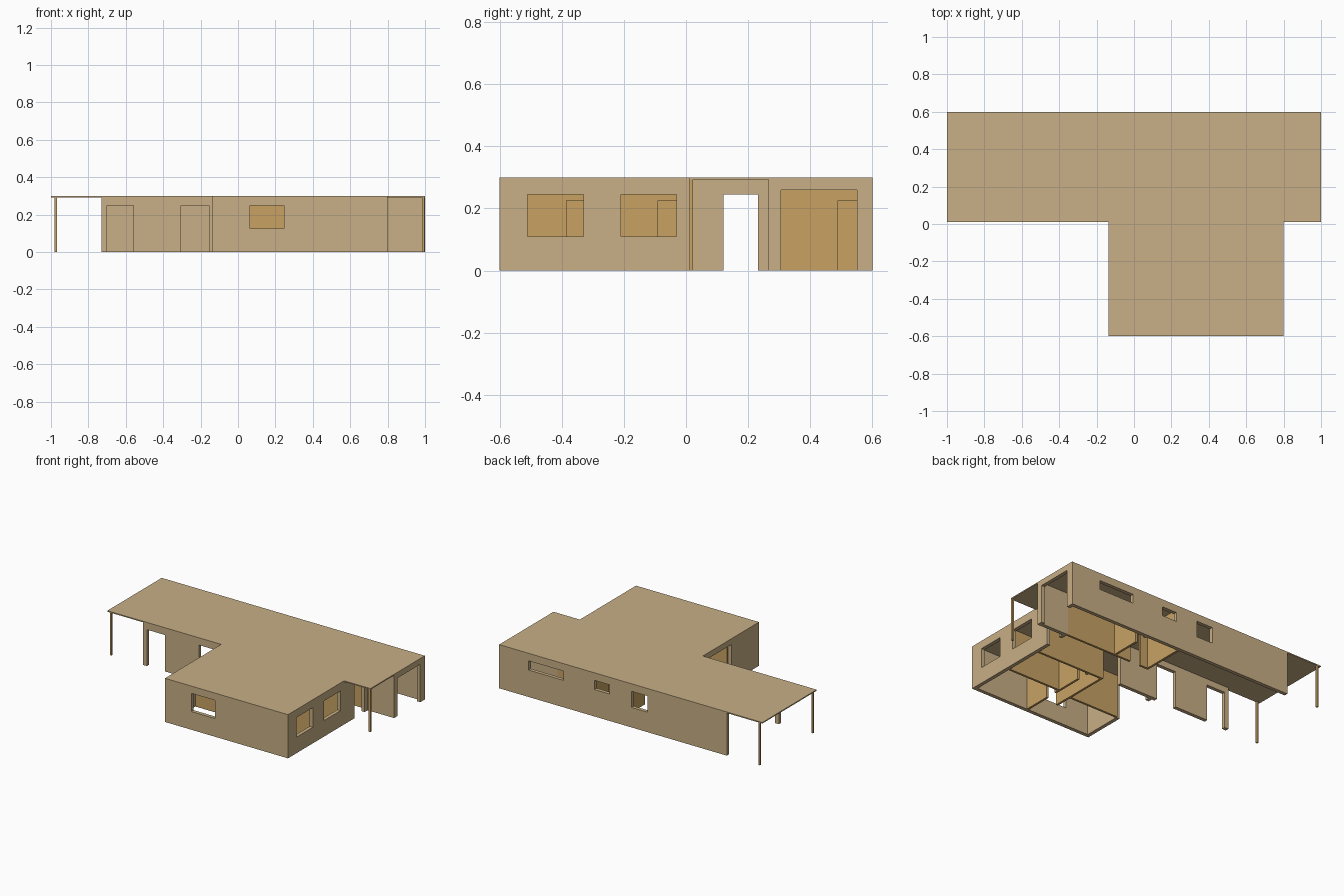
import bpy, bmesh
from mathutils import Vector

if "Cube" in bpy.data.objects:
    bpy.data.objects.remove(bpy.data.objects["Cube"])


def material(name, rgb):
    m = bpy.data.materials.new(name)
    m.diffuse_color = (*rgb, 1)
    m.use_nodes = True
    m.node_tree.nodes["Principled BSDF"].inputs["Base Color"].default_value = m.diffuse_color
    return m


TAN = material("tan_plaster", (0.578, 0.429, 0.238))
OCHRE = material("ochre_wood", (0.578, 0.361, 0.127))
TOP = 0.2925          # underside of roof


def finish(name, bm, mat):
    bmesh.ops.recalc_face_normals(bm, faces=bm.faces)
    me = bpy.data.meshes.new(name)
    bm.to_mesh(me)
    bm.free()
    me.materials.append(mat)
    ob = bpy.data.objects.new(name, me)
    bpy.context.collection.objects.link(ob)
    return ob


def extrude(bm, faces, vec):
    ext = bmesh.ops.extrude_face_region(bm, geom=faces, use_keep_orig=True)
    vs = [g for g in ext["geom"] if isinstance(g, bmesh.types.BMVert)]
    bmesh.ops.translate(bm, verts=vs, vec=vec)
    bmesh.ops.dissolve_limit(bm, angle_limit=0.01, verts=bm.verts, edges=bm.edges)


def wall(name, axis, face, thick, a, b, mat, holes=()):
    """Wall running along an axis; holes are (start, end, bottom, top)."""
    us = sorted({a, b, *(h[0] for h in holes), *(h[1] for h in holes)})
    zs = sorted({0, TOP, *(h[2] for h in holes), *(h[3] for h in holes)})
    bm = bmesh.new()
    for u0, u1 in zip(us, us[1:]):
        for z0, z1 in zip(zs, zs[1:]):
            u, z = (u0 + u1) / 2, (z0 + z1) / 2
            if any(h[0] < u < h[1] and h[2] < z < h[3] for h in holes):
                continue
            corners = ((u0, z0), (u1, z0), (u1, z1), (u0, z1))
            bm.faces.new([bm.verts.new((p, face, q) if axis == "x" else (face, p, q))
                          for p, q in corners])
    bmesh.ops.remove_doubles(bm, verts=bm.verts, dist=1e-5)
    extrude(bm, bm.faces[:], Vector((0, thick, 0) if axis == "x" else (thick, 0, 0)))
    return finish(name, bm, mat)


# T-shaped flat roof
bm = bmesh.new()
outline = [(-1, 0.01), (-0.135, 0.01), (-0.135, -0.6), (0.8, -0.6),
           (0.8, 0.01), (1, 0.01), (1, 0.6), (-1, 0.6)]
slab = bm.faces.new([bm.verts.new((x, y, TOP)) for x, y in outline])
extrude(bm, [slab], Vector((0, 0, 0.3 - TOP)))
finish("roof", bm, TAN)

# outer walls
T = 0.025
wall("back_wall", "x", 0.6, -T, -0.73, 1, TAN,
     [(0.51, 0.777, 0.185, 0.248), (0.162, 0.276, 0.185, 0.248), (-0.127, -0.005, 0.137, 0.248)])
wall("east_room_wall", "y", 1, -T, 0.265, 0.575, TAN, [(0.305, 0.55, 0, 0.26)])
wall("porch_wall", "x", 0.265, T, 0.775, 0.975, TAN)
wall("entry_wall", "y", 0.8, -T, -0.6, 0.265, TAN,
     [(-0.51, -0.33, 0.11, 0.245), (-0.21, -0.03, 0.11, 0.245), (0.12, 0.232, 0, 0.245)])
wall("front_wall", "x", -0.6, T, -0.135, 0.775, TAN, [(0.065, 0.245, 0.125, 0.25)])
wall("west_wall", "y", -0.135, T, -0.575, 0.01, TAN, [(-0.30, -0.02, 0, 0.26)])
wall("garage_wall", "x", 0.01, T, -0.73, 0.14, TAN,
     [(-0.70, -0.56, 0, 0.25), (-0.305, -0.155, 0, 0.25)])

# inner partitions
P = 0.015
wall("bedroom_hall_wall", "y", 0.365, P, -0.575, 0, OCHRE,
     [(-0.385, -0.31, 0, 0.225), (-0.09, -0.015, 0, 0.225)])
wall("bedroom_divider", "x", -0.28, P, 0.38, 0.775, OCHRE)
wall("bedroom_back_wall", "x", 0, P, 0.26, 0.775, OCHRE)
wall("hall_side_wall", "y", 0.26, P, -0.42, 0, OCHRE)
wall("front_room_wall", "x", -0.305, P, -0.11, 0.26, OCHRE)
wall("east_room_divider", "y", 0.385, P, 0.29, 0.575, OCHRE, [(0.49, 0.565, 0, 0.225)])
wall("bath_divider", "y", 0.12, P, 0.275, 0.575, OCHRE)
wall("corridor_wall", "x", 0.275, P, 0.135, 0.775, OCHRE, [(0.19, 0.27, 0, 0.225)])

# slim roof posts
for name, x, y in (("carport_front_post", -0.975, 0.017),
                   ("carport_back_post", -0.975, 0.593),
                   ("porch_post", 0.992, 0.017)):
    wall(name, "x", y - 0.006, 0.012, x - 0.006, x + 0.006, OCHRE)
